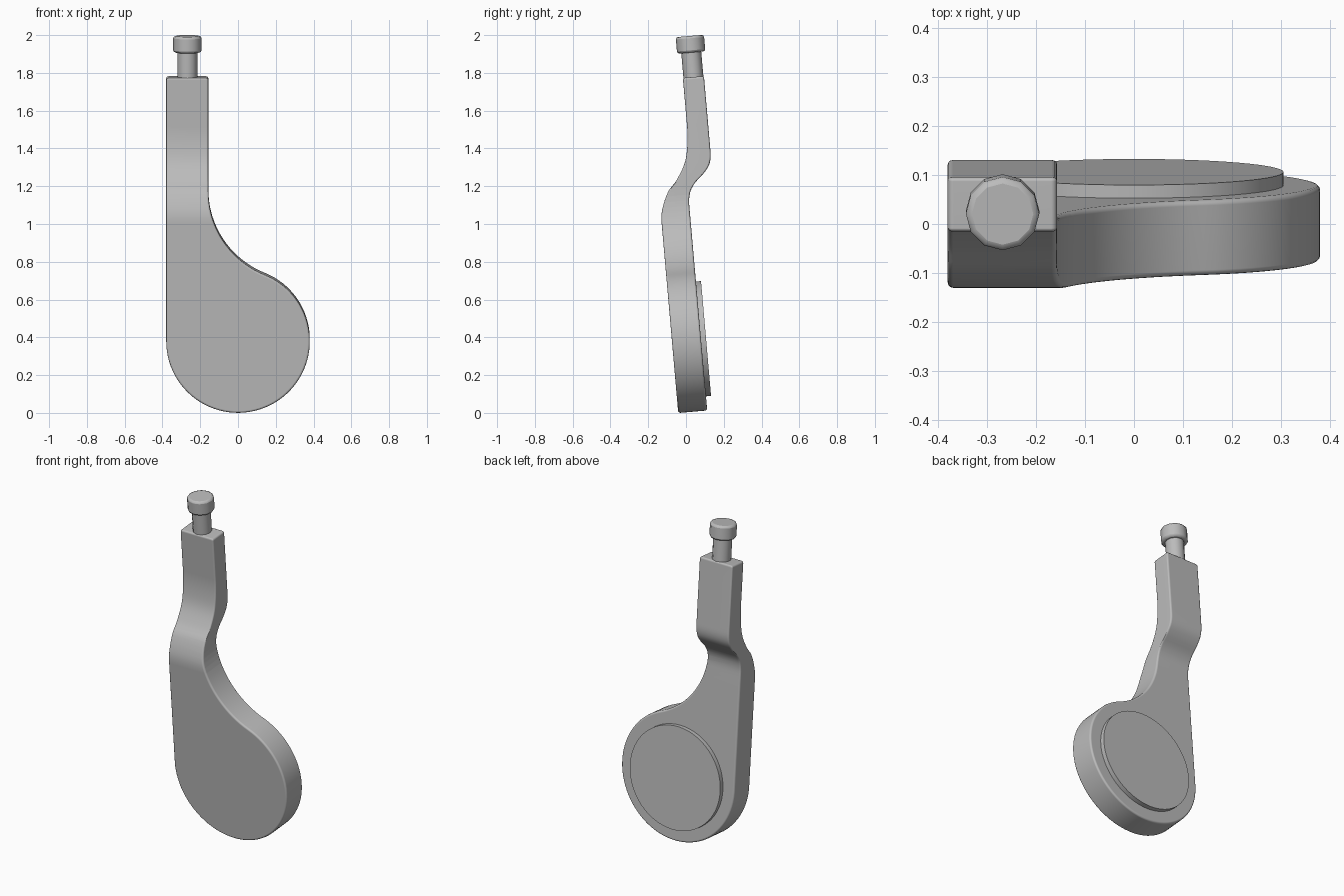
import bpy, bmesh, math
from mathutils import Matrix

cube = bpy.data.objects.get("Cube")
if cube:
    bpy.data.objects.remove(cube)

LEAN = math.radians(5)      # whole handle leans forward
THICK = 0.154
DISC_Z, DISC_R = 0.383, 0.38
ARM_L, ARM_R, ARM_TOP = -0.38, -0.157, 1.768
PIN_X, PIN_Y = -0.268, 0.194

grey = bpy.data.materials.new("plain grey")
grey.use_nodes = True
colour = (0.5, 0.5, 0.5, 1)
grey.diffuse_color = colour
grey.node_tree.nodes["Principled BSDF"].inputs["Base Color"].default_value = colour


def finish(name, bm, bevel=0, angle=35):
    """Turn a bmesh into a leaning, smooth-shaded object."""
    bmesh.ops.recalc_face_normals(bm, faces=bm.faces[:])
    mesh = bpy.data.meshes.new(name)
    bm.to_mesh(mesh)
    bm.free()
    mesh.materials.append(grey)
    obj = bpy.data.objects.new(name, mesh)
    bpy.context.collection.objects.link(obj)
    obj.rotation_euler.x = LEAN
    bpy.ops.object.select_all(action='DESELECT')
    obj.select_set(True)
    bpy.context.view_layer.objects.active = obj
    bpy.ops.object.shade_smooth_by_angle(angle=math.radians(angle))
    if bevel:
        mod = obj.modifiers.new("bevel", 'BEVEL')
        mod.width, mod.segments = bevel, 2
        mod.limit_method, mod.angle_limit = 'ANGLE', math.radians(50)
    obj.modifiers.new("normals", 'WEIGHTED_NORMAL').keep_sharp = True
    return obj


def cylinder(name, radius, start, end, centre, sides, along_y=False, bevel=0):
    bm = bmesh.new()
    mid = (start + end) / 2
    if along_y:
        place = Matrix.Translation((centre[0], mid, centre[1])) @ Matrix.Rotation(math.pi / 2, 4, 'X')
    else:
        place = Matrix.Translation((centre[0], centre[1], mid))
    bmesh.ops.create_cone(bm, cap_ends=True, segments=sides, radius1=radius,
                          radius2=radius, depth=end - start, matrix=place)
    return finish(name, bm, bevel)


def arc(cx, cz, r, a, b, steps):
    angles = [math.radians(a + (b - a) * i / steps) for i in range(steps + 1)]
    return [(cx + r * math.cos(t), cz + r * math.sin(t)) for t in angles]


def curve(points, z):
    """Smooth height-to-depth curve through points."""
    if z <= points[0][0]:
        return points[0][1]
    if z >= points[-1][0]:
        return points[-1][1]
    last = len(points) - 1

    def slope(i):
        if i in (0, last):
            return 0
        return (points[i + 1][1] - points[i - 1][1]) / (points[i + 1][0] - points[i - 1][0])
    i = next(k for k in range(last) if z <= points[k + 1][0])
    (z0, y0), (z1, y1) = points[i], points[i + 1]
    h = z1 - z0
    t = (z - z0) / h
    return ((2 * t**3 - 3 * t**2 + 1) * y0 + (t**3 - 2 * t**2 + t) * h * slope(i)
            + (3 * t**2 - 2 * t**3) * y1 + (t**3 - t**2) * h * slope(i + 1))


# Front and back depth of the cranked arm, as (height, depth)
FRONT = [(1.01, -0.041), (1.085, -0.031), (1.178, 0.01), (1.227, 0.054),
         (1.313, 0.106), (1.4, 0.129), (1.51, 0.138)]
BACK = [(1.09, 0.113), (1.162, 0.124), (1.212, 0.156), (1.251, 0.2),
        (1.301, 0.238), (1.37, 0.25)]

# Body: round paddle flowing through a concave fillet into the arm
fillet = 0.476
fx = ARM_R + fillet
fz = DISC_Z + math.sqrt((fillet + DISC_R)**2 - fx**2)
join = math.degrees(math.atan2(fz - DISC_Z, fx))
cut = 0.012
outline = arc(0, DISC_Z, DISC_R, 180, 360 + join, 60)
outline += arc(fx, fz, fillet, 180 + join, 180, 20)[1:]
outline += arc(ARM_R - cut, ARM_TOP - cut, cut, 0, 90, 3)
outline += arc(ARM_L + cut, ARM_TOP - cut, cut, 90, 180, 3)

bm = bmesh.new()
face = bm.faces.new([bm.verts.new((x, 0, z)) for x, z in outline])
grown = bmesh.ops.extrude_face_region(bm, geom=[face])["geom"]
for v in grown:
    if isinstance(v, bmesh.types.BMVert):
        v.co.y = THICK
bmesh.ops.recalc_face_normals(bm, faces=bm.faces[:])
rim = [e for e in bm.edges if abs(e.verts[0].co.y - e.verts[1].co.y) < THICK / 2]
bmesh.ops.bevel(bm, geom=rim, offset=0.011, segments=3, profile=0.5, affect='EDGES')
# Slice the slab into rows, then bend it to the depth curves
rows = 32
for i in range(rows + 1):
    z = 1.01 + 0.5 * i / rows
    bmesh.ops.bisect_plane(bm, geom=bm.verts[:] + bm.edges[:] + bm.faces[:],
                           plane_co=(0, 0, z), plane_no=(0, 0, 1))
for v in bm.verts:
    front, back = curve(FRONT, v.co.z), curve(BACK, v.co.z)
    v.co.y = front + (back - front) * v.co.y / THICK
finish("handle_body", bm)

# Raised round pad on the back
cylinder("back_pad", 0.305, 0.1, 0.14, (0, DISC_Z), 64, along_y=True)

# Pin and collar on top of the arm
cylinder("top_pin", 0.053, 1.72, 1.92, (PIN_X, PIN_Y), 12)
cylinder("pin_collar", 0.075, 1.898, 1.986, (PIN_X, PIN_Y), 12, bevel=0.012)
